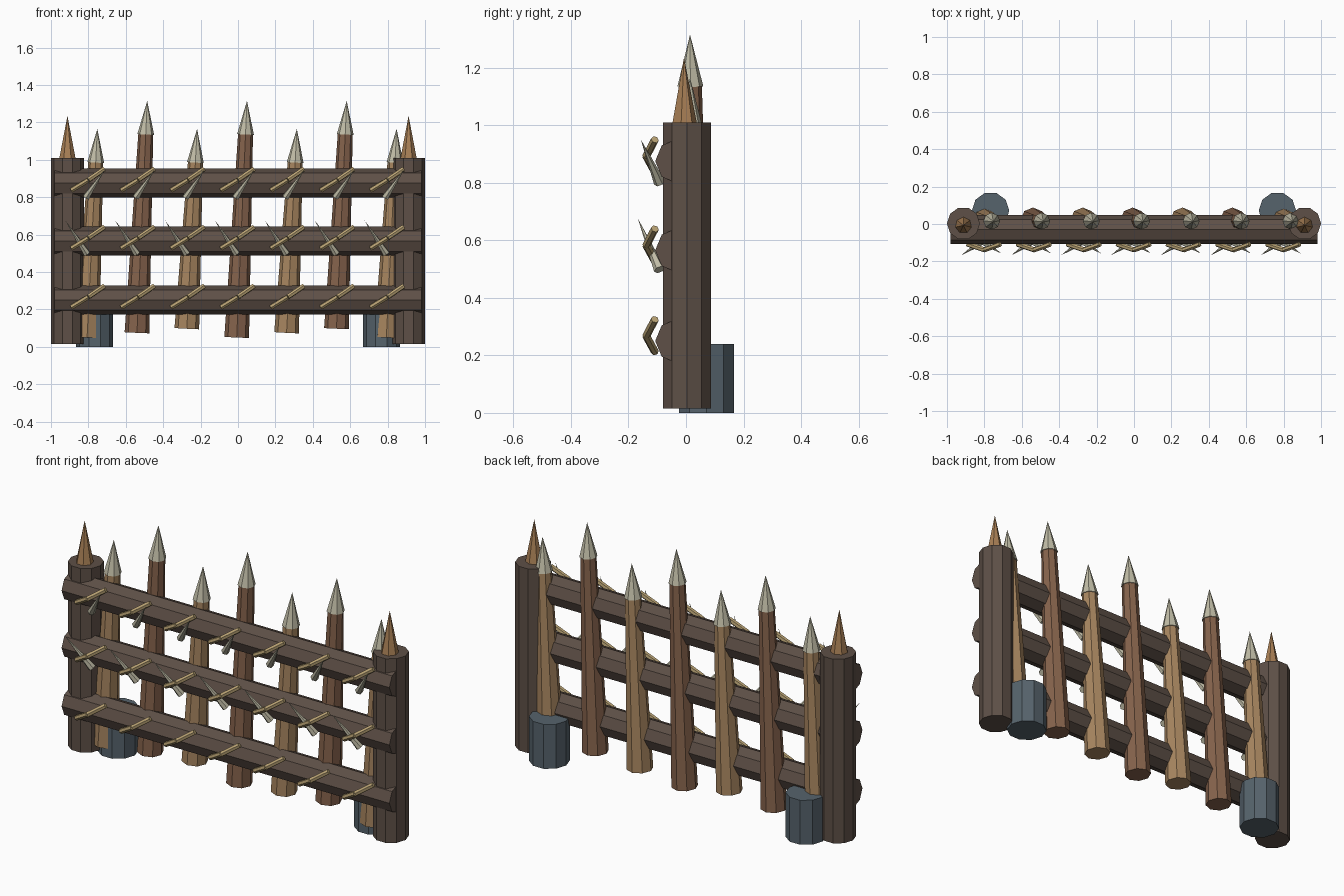
import bpy, math
from mathutils import Vector

if "Cube" in bpy.data.objects:
    bpy.data.objects.remove(bpy.data.objects["Cube"])


def material(name, r, g, b):
    lin = lambda c: ((c / 255 + 0.055) / 1.055) ** 2.4 if c > 10 else c / 3294
    m = bpy.data.materials.new(name)
    m.diffuse_color = (lin(r), lin(g), lin(b), 1)
    m.use_nodes = True
    m.node_tree.nodes["Principled BSDF"].inputs["Base Color"].default_value = m.diffuse_color
    return m


DARK = material("dark_timber", 94, 80, 71)
TAN = material("tan_wood", 167, 133, 95)
RED = material("red_brown_wood", 134, 99, 76)
CUT = material("cut_wood", 168, 127, 85)
BONE = material("bone", 192, 188, 166)
ROPE = material("rope", 188, 165, 118)
STONE = material("blue_grey_stone", 86, 99, 108)


def rod(name, a, b, r1, r2, sides, mat, turn=0.0):
    """Flat-shaded cylinder or cone running from point a to point b."""
    a, b = Vector(a), Vector(b)
    d = b - a
    bpy.ops.mesh.primitive_cone_add(vertices=sides, radius1=r1, radius2=r2, depth=d.length)
    o = bpy.context.object
    o.name = name
    o.data.name = name
    o.data.materials.append(mat)
    # spin around own axis first, then aim along a->b
    for v in o.data.vertices:
        x, y = v.co.x, v.co.y
        v.co.x = x * math.cos(turn) - y * math.sin(turn)
        v.co.y = x * math.sin(turn) + y * math.cos(turn)
    o.rotation_mode = 'QUATERNION'
    o.rotation_quaternion = Vector((0, 0, 1)).rotation_difference(d.normalized())
    o.location = (a + b) / 2
    return o


# End posts with sharpened tips, and foot stones behind them
for side, s in (("left", -1), ("right", 1)):
    rod(side + "_post", (s * 0.912, 0.003, 0.015), (s * 0.912, 0.003, 1.01),
        0.088, 0.088, 10, DARK, math.radians(18))
    rod(side + "_post_tip", (s * 0.912, -0.007, 1.0), (s * 0.912, -0.007, 1.235),
        0.046, 0, 7, CUT)
    rod(side + "_foot_stone", (s * 0.767, 0.071, 0), (s * 0.767, 0.071, 0.24),
        0.1, 0.1, 10, STONE, math.radians(18))

# Horizontal rails
RAILS = {"bottom": 0.25, "middle": 0.565, "top": 0.875}
for name, z in RAILS.items():
    rod(name + "_rail", (-0.98, -0.03, z), (0.98, -0.03, z), 0.077, 0.077, 8, DARK)

for i in range(7):
    x = -0.8 + i * 0.8 / 3
    # Leaning tapered stake with a bone spearhead
    tall = i % 2 == 1
    tip_z = 1.315 if tall else 1.165
    low_z = (0.05, 0.075, 0.097)[i % 3]
    low = Vector((x - 0.007, 0.022, low_z))
    tip = Vector((x + 0.048, 0.014, tip_z))
    head = low.lerp(tip, (tip_z - 0.18 - low_z) / (tip_z - low_z))
    rod(f"stake_{i + 1}", low, head, 0.066, 0.04, 8, RED if tall else TAN)
    rod(f"stake_head_{i + 1}", head, tip, 0.045, 0, 8, BONE)

    # Bent rope lashing on each rail
    for name, z in RAILS.items():
        mid = (x, -0.138, z + 0.017)
        rod(f"{name}_lashing_lower_{i + 1}", (x - 0.09, -0.108, z - 0.038), mid,
            0.014, 0.014, 6, ROPE)
        rod(f"{name}_lashing_upper_{i + 1}", mid, (x + 0.085, -0.108, z + 0.075),
            0.014, 0.014, 6, ROPE)

    # Bone thorns on the top and middle rails
    rod(f"top_thorn_{i + 1}", (x - 0.012, -0.092, 0.8), (x + 0.09, -0.157, 0.95),
        0.02, 0, 6, BONE)
    rod(f"middle_thorn_{i + 1}", (x - 0.008, -0.092, 0.498), (x - 0.123, -0.167, 0.675),
        0.02, 0, 6, BONE)
